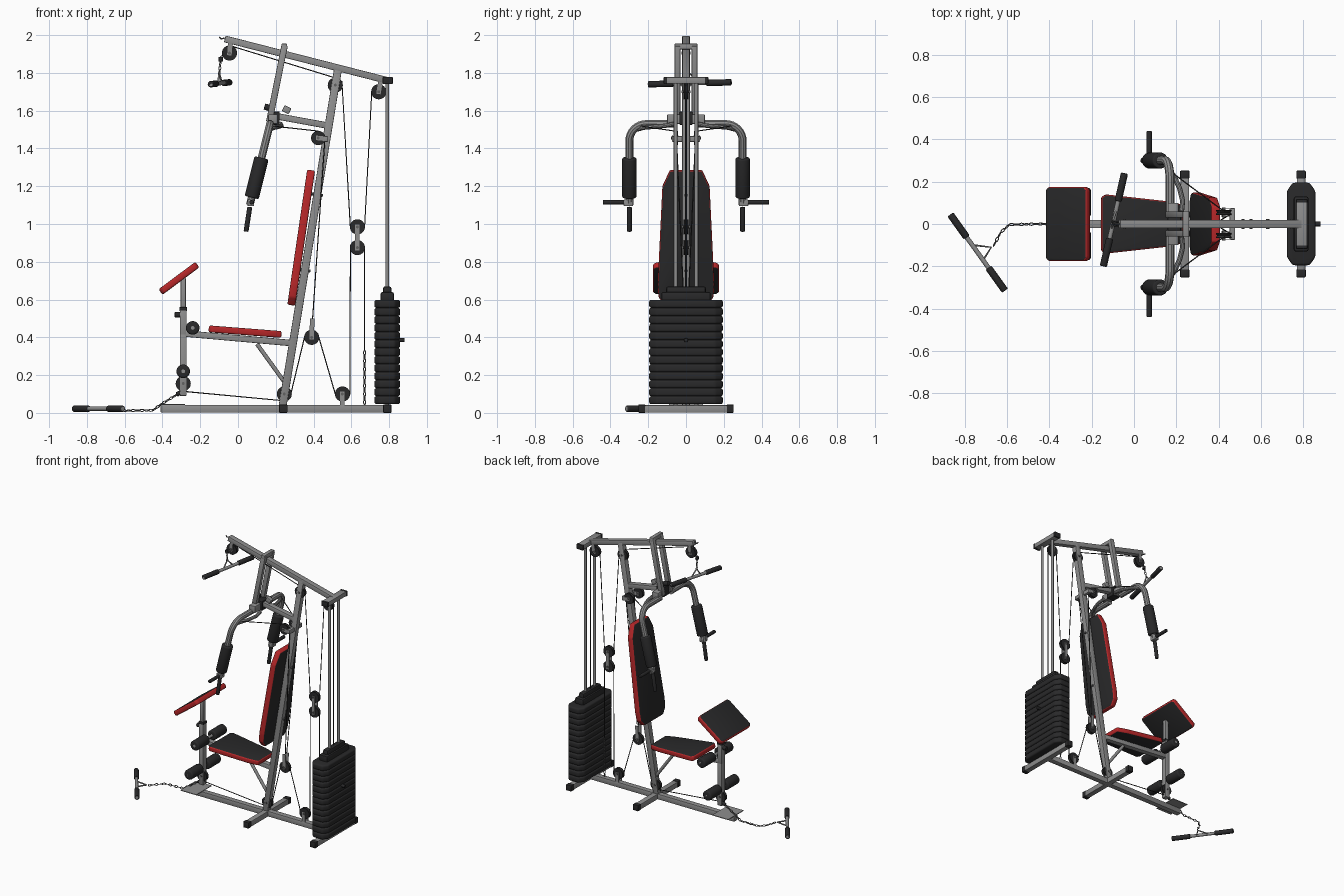
import bpy, bmesh, math
from mathutils import Vector as V, Matrix

if "Cube" in bpy.data.objects:
    bpy.data.objects.remove(bpy.data.objects["Cube"])

def material(name, r, g, b):
    m = bpy.data.materials.new(name)
    m.diffuse_color = (r, g, b, 1)
    m.use_nodes = True
    m.node_tree.nodes["Principled BSDF"].inputs["Base Color"].default_value = m.diffuse_color
    return m

GREY = material("frame grey", 0.27, 0.27, 0.27)
BLACK = material("black vinyl", 0.022, 0.022, 0.023)
RED = material("red trim", 0.47, 0.02, 0.022)
CABLE = material("cable dark grey", 0.03, 0.03, 0.03)
CHAIN = material("chain steel", 0.12, 0.12, 0.12)

def finish(name, bm, *mats):
    me = bpy.data.meshes.new(name)
    bmesh.ops.recalc_face_normals(bm, faces=bm.faces)
    bm.to_mesh(me)
    bm.free()
    for m in mats:
        me.materials.append(m)
    ob = bpy.data.objects.new(name, me)
    bpy.context.collection.objects.link(ob)
    return ob

def frame(p, q):
    """Matrix at the middle of p-q, local z along p-q, local y across."""
    p, q = V(p), V(q)
    z = (q - p).normalized()
    side = V((0, 1, 0)) if abs(z.y) < 0.9 else V((1, 0, 0))
    x = side.cross(z).normalized()
    y = z.cross(x)
    m = Matrix((x, y, z)).transposed().to_4x4()
    m.translation = (p + q) / 2
    return m, (q - p).length

def beam(name, p, q, depth=0.04, width=0.04, mat=GREY, bevel=0.004):
    m, l = frame(p, q)
    bm = bmesh.new()
    bmesh.ops.create_cube(bm, size=1, matrix=Matrix.Diagonal((depth, width, l, 1)))
    if bevel:
        bmesh.ops.bevel(bm, geom=bm.edges[:], offset=bevel, segments=2, affect='EDGES', profile=0.5)
    bm.transform(m)
    return finish(name, bm, mat)

def rod(name, p, q, r, mat=GREY, n=20, bevel=0):
    m, l = frame(p, q)
    bm = bmesh.new()
    bmesh.ops.create_cone(bm, cap_ends=True, segments=n, radius1=r, radius2=r, depth=l)
    if bevel:
        rims = [e for e in bm.edges if abs(e.verts[0].co.z - e.verts[1].co.z) < 1e-5]
        bmesh.ops.bevel(bm, geom=rims, offset=bevel, segments=3, affect='EDGES', profile=0.5)
    bm.transform(m)
    return finish(name, bm, mat)

def bent(name, pts, r, mat=GREY):
    cu = bpy.data.curves.new(name, 'CURVE')
    cu.dimensions, cu.bevel_depth, cu.bevel_resolution, cu.use_fill_caps = '3D', r, 3, True
    sp = cu.splines.new('POLY')
    sp.points.add(len(pts) - 1)
    for pt, co in zip(sp.points, pts):
        pt.co = (*co, 1)
    cu.materials.append(mat)
    ob = bpy.data.objects.new(name, cu)
    bpy.context.collection.objects.link(ob)

def pad(name, p, q, shape, thick):
    """Cushion along p-q; shape = (distance fraction, half width) pairs."""
    m, l = frame(p, q)
    bm = bmesh.new()
    pts = [(t, w) for t, w in shape] + [(t, -w) for t, w in reversed(shape)]
    f = bm.faces.new([bm.verts.new((-thick / 2, w, (t - 0.5) * l)) for t, w in pts])
    ext = bmesh.ops.extrude_face_region(bm, geom=[f])['geom']
    bmesh.ops.translate(bm, vec=(thick, 0, 0), verts=[g for g in ext if isinstance(g, bmesh.types.BMVert)])
    bmesh.ops.bevel(bm, geom=bm.edges[:], offset=0.009, segments=3, affect='EDGES', profile=0.5)
    bm.normal_update()
    for f in bm.faces:
        f.material_index = 0 if abs(f.normal.x) > 0.8 else 1
    bm.transform(m)
    finish(name, bm, BLACK, RED)

def pulley(name, x, z, anchor, y=0, r=0.04):
    """Grooved wheel with a two-plate bracket that reaches to the anchor."""
    bm = bmesh.new()
    prof = [(0, -.012), (r, -.012), (r, -.008), (r * .85, 0), (r, .008), (r, .012), (0, .012)]
    vs = [bm.verts.new((a, b, 0)) for a, b in prof]
    es = [bm.edges.new(e) for e in zip(vs, vs[1:])]
    bmesh.ops.spin(bm, geom=vs + es, cent=(0, 0, 0), axis=(0, 1, 0), angle=2 * math.pi, steps=28)
    bmesh.ops.remove_doubles(bm, verts=bm.verts, dist=1e-5)
    bmesh.ops.translate(bm, vec=(x, y, z), verts=bm.verts)
    finish(name, bm, BLACK)
    rod(name + "_axle", (x, y - .024, z), (x, y + .024, z), 0.008, CHAIN, 10)
    d = (V((anchor[0], 0, anchor[1])) - V((x, 0, z))).normalized() * 0.012
    for s in (-1, 1):
        beam(name + "_bracket", (x - d.x, y + s * .017, z - d.z), (anchor[0], y + s * .017, anchor[1]), 0.024, 0.004, GREY, 0)

def chain(name, pts, step=0.022):
    bm = bmesh.new()
    k = 0
    for a, b in zip(pts, pts[1:]):
        m, l = frame(a, b)
        n = max(1, round(l / step))
        for i in range(n):
            turn = Matrix.Translation((0, 0, (i + .5) * l / n - l / 2)) @ Matrix.Rotation(k * math.pi / 2 + .5, 4, 'Z')
            k += 1
            ring = []
            for j in range(10):
                u = 2 * math.pi * j / 10
                row = []
                for h in range(5):
                    w = 2 * math.pi * h / 5
                    rr = 1 + .38 * math.cos(w)
                    row.append(bm.verts.new(m @ turn @ V((.0065 * rr * math.cos(u), .0025 * math.sin(w), .0115 * rr * math.sin(u)))))
                ring.append(row)
            for j in range(10):
                for h in range(5):
                    a1, b1 = ring[j], ring[(j + 1) % 10]
                    bm.faces.new((a1[h], b1[h], b1[(h + 1) % 5], a1[(h + 1) % 5]))
    finish(name, bm, CHAIN)

def pull_bar(name, a, b, apex):
    """Bar with two grips and a V-shaped hanger."""
    a, b = V(a), V(b)
    rod(name, a, b, 0.011)
    for e, f in ((a, b), (b, a)):
        rod(name + "_grip", e, e.lerp(f, .3), 0.017, BLACK, 20, .005)
    bent(name + "_hanger", [a.lerp(b, .4), apex, a.lerp(b, .6)], 0.005)

# Base, cross feet and foot plate
beam("base_beam", (-.41, 0, .022), (.79, 0, .022))
for x in (.24, .79):
    beam("cross_foot", (x, -.25, .021), (x, .25, .021))
    for s in (-1, 1):
        beam("foot_cap", (x, s * .215, .022), (x, s * .252, .022), .044, .044, BLACK)
beam("foot_plate", (-.41, 0, .045), (-.28, 0, .045), .005, .18, GREY, 0)

# Main upright, top beam and rear head
beam("main_upright", (.235, 0, .03), (.531, 0, 1.83), .042)
beam("top_beam", (-.07, 0, 1.98), (.79, 0, 1.76), .036)
bent("tip_hook", [(-.07, 0, 1.985), (-.09, 0, 1.98), (-.1, 0, 1.99)], .004, CHAIN)
beam("rear_head", (.793, -.115, 1.76), (.793, .115, 1.76), .034, .05)
for s in (-1, 1):
    beam("rear_head_cap", (.793, s * .1, 1.76), (.793, s * .118, 1.76), .038, .054, BLACK)
    rod("guide_rod", (.79, s * .055, .04), (.79, s * .055, 1.75), .01)
rod("lift_cable", (.785, 0, .66), (.785, 0, 1.7), .004, CABLE, 8)

# Weight stack
N, H = 13, .0425
for i in range(N):
    bm = bmesh.new()
    pts = [(.068, .155), (.04, .195), (-.04, .195), (-.068, .155), (-.068, -.155), (-.04, -.195), (.04, -.195), (.068, -.155)]
    f = bm.faces.new([bm.verts.new((.79 + x, y, .046 + i * H)) for x, y in pts])
    ext = bmesh.ops.extrude_face_region(bm, geom=[f])['geom']
    bmesh.ops.translate(bm, vec=(0, 0, H), verts=[g for g in ext if isinstance(g, bmesh.types.BMVert)])
    bmesh.ops.bevel(bm, geom=bm.edges[:], offset=.011, segments=3, affect='EDGES', profile=0.5)
    finish("weight_plate", bm, BLACK)
beam("stack_head", (.79, -.13, .615), (.79, .13, .615), .05, .07, BLACK, .01)
beam("stack_head_top", (.79, -.105, .645), (.79, .105, .645), .05, .045, BLACK, .012)
rod("selector_pin", (.85, 0, .385), (.882, 0, .385), .011, BLACK, 14, .003)

# Padding
pad("backrest", (.282, 0, .57), (.387, 0, 1.285), [(0, .11), (.06, .145), (.15, .15), (.88, .125), (1, .085)], .042)
pad("seat", (-.155, 0, .445), (.23, 0, .415), [(0, .125), (.05, .14), (.8, .108), (1, .09)], .036)
pad("curl_pad", (-.41, 0, .64), (-.215, 0, .785), [(0, .16), (.06, .175), (.94, .175), (1, .16)], .036)

# Seat support
beam("seat_beam", (-.28, 0, .42), (.28, 0, .37), .034)
rod("seat_brace", (.1, 0, .365), (.248, 0, .16), .011)
for z0 in (.75, 1.15):
    x0 = .235 + .1644 * (z0 - .03)
    rod("backrest_bolt", (x0 - .03, 0, z0 + .01), (x0 + .03, 0, z0), .008, CHAIN, 10)

# Leg developer and curl post
beam("leg_lever", (-.29, 0, .09), (-.29, 0, .42), .036)
beam("curl_sleeve", (-.29, 0, .4), (-.29, 0, .55), .036)
beam("curl_post", (-.29, 0, .54), (-.29, 0, .715), .028, .03)
beam("post_collar", (-.29, 0, .54), (-.29, 0, .56), .042, .042, BLACK)
rod("post_knob", (-.335, 0, .52), (-.3, 0, .52), .015, BLACK, 14, .003)
for x, z, r in ((-.24, .45, .036), (-.29, .22, .036)):
    rod("roller_axle", (x, -.17, z), (x, .17, z), .01)
    for s in (-1, 1):
        rod("foam_roller", (x, s * .035, z), (x, s * .17, z), r, BLACK, 24, .01)

# Press arm frame and its support
beam("arm_top_axle", (.245, -.06, 1.94), (.245, .06, 1.94), .03, .03)
beam("arm_support", (.18, 0, 1.575), (.48, 0, 1.52), .034)
beam("arm_pivot_block", (.185, -.1, 1.555), (.185, .1, 1.555), .05, .05)
beam("arm_stop", (.19, -.035, 1.56), (.19, .035, 1.56), .07, .062, BLACK)
beam("support_lug", (.25, 0, 1.59), (.265, 0, 1.62), .04, .03)
rod("arm_knob", (.14, 0, 1.622), (.18, 0, 1.61), .017, BLACK, 14, .003)
for s in (-1, 1):
    beam("swing_bar", (.165, s * .045, 1.54), (.247, s * .045, 1.945), .034, .03)
    arc = [(s * (.21 + .09 * math.sin(a)), 1.44 + .09 * math.cos(a)) for a in [i * math.pi / 16 for i in range(9)]]
    line = lambda z: .125 + (z - 1.35) * .25
    bent("press_arm", [(.17, s * .06, 1.53)] + [(line(z), y, z) for y, z in arc] + [(line(1.1), s * .3, 1.1)], .021)
    bent("arm_cam", [(.16, s * .26, 1.5), (.19, s * .225, 1.51), (.215, s * .17, 1.515), (.23, s * .11, 1.52), (.225, s * .06, 1.53)], .012)
    rod("arm_foam", (line(1.35), s * .3, 1.35), (line(1.14), s * .3, 1.14), .038, BLACK, 24, .008)
    rod("arm_lower_grip", (line(1.1), s * .3, 1.09), (line(.96) + .015, s * .3, .96), .013, BLACK, 16, .004)
    beam("grip_joint", (.068, s * .28, 1.112), (.068, s * .33, 1.112), .036, .034)
    rod("arm_side_grip", (.072, s * .32, 1.115), (.072, s * .44, 1.115), .012, BLACK, 16, .004)
    pulley("arm_pulley", .425, 1.455, (.475, 1.45), s * .055, .038)
    bent("arm_cable", [(.17, s * .25, 1.52), (.425, s * .06, 1.492), (.46, s * .05, 1.45), (.395, s * .008, .5)], .003, CABLE)
beam("arm_pulley_mount", (.465, -.075, 1.45), (.465, .075, 1.45), .03, .025)

# Pulleys on the frame
pulley("front_top_pulley", -.045, 1.905, (-.04, 1.965))
pulley("middle_top_pulley", .515, 1.735, (.53, 1.82))
pulley("rear_top_pulley", .745, 1.70, (.755, 1.76))
pulley("floating_pulley_upper", .632, .985, (.632, .86))
pulley("floating_pulley_lower", .632, .875, (.632, .99))
pulley("back_pulley", .39, .40, (.393, .5))
pulley("upright_foot_pulley", .245, .10, (.245, .035))
pulley("base_pulley", .553, .10, (.553, .035))
pulley("lever_pulley", -.29, .155, (-.29, .2))

# Cables
for pts in ([(-.085, 0, 1.89), (-.07, 0, 1.935), (-.035, 0, 1.942), (.51, 0, 1.775), (.55, 0, 1.755), (.595, 0, .98)],
            [(.78, 0, 1.69), (.745, 0, 1.738), (.708, 0, 1.7), (.67, 0, .98), (.632, 0, .947), (.595, 0, .985)],
            [(.67, 0, .33), (.67, 0, .875), (.632, 0, .913), (.595, 0, .87), (.592, 0, .1), (.553, 0, .062),
             (.515, 0, .1), (.428, 0, .4), (.39, 0, .438), (.352, 0, .4), (.282, 0, .11), (.245, 0, .064), (-.3, 0, .115)]):
    bent("cable", pts, .003, CABLE)

# Chains and pull bars
chain("stack_chain", [(.67, 0, .33), (.67, 0, .045)])
chain("lat_chain", [(-.09, 0, 1.885), (-.1, .015, 1.79)])
rod("cable_stop", (-.09, 0, 1.86), (-.092, 0, 1.885), .012, BLACK, 12, .003)
pull_bar("lat_bar", (-.045, .24, 1.75), (-.145, -.2, 1.74), (-.1, .018, 1.8))
chain("row_chain", [(-.31, 0, .105), (-.4, 0, .05), (-.45, 0, .014), (-.59, -.003, .012), (-.63, -.04, .012), (-.665, -.105, .02)])
rod("row_cable_stop", (-.3, 0, .11), (-.325, 0, .097), .012, BLACK, 12, .003)
pull_bar("row_bar", (-.868, .045, .022), (-.61, -.315, .022), (-.675, -.11, .022))

# Turn bent tubes into meshes and smooth everything
bpy.ops.object.select_all(action='SELECT')
bpy.context.view_layer.objects.active = bpy.context.selected_objects[0]
bpy.ops.object.convert(target='MESH')
bpy.ops.object.shade_smooth_by_angle(angle=math.radians(35))
